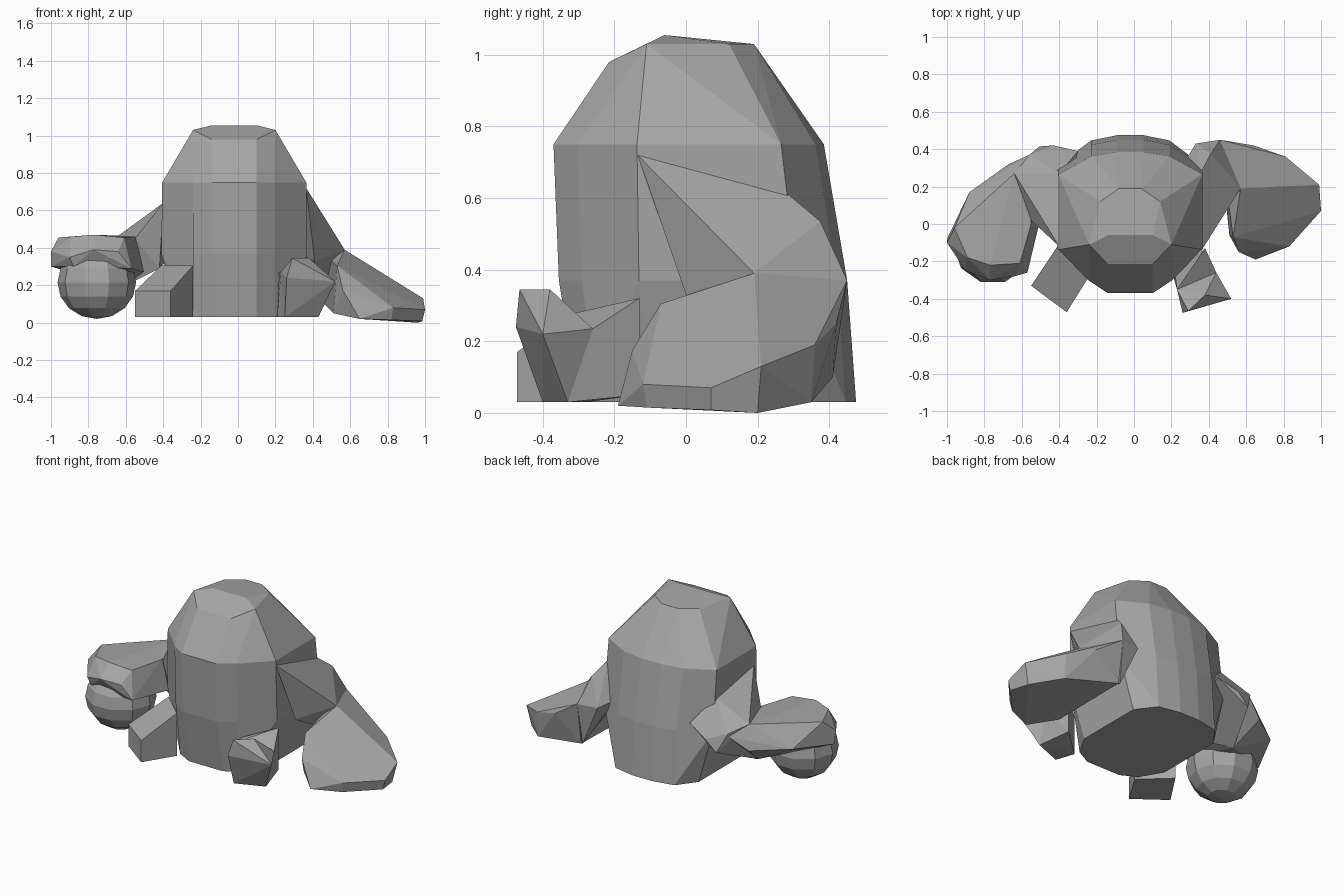
import bpy, bmesh, math

grey = bpy.data.materials.new("dark_grey")
grey.diffuse_color = (0.38, 0.38, 0.38, 1)


def hull(name, pts):
    """Faceted solid around a few corner points."""
    bm = bmesh.new()
    for p in pts:
        bm.verts.new(p)
    res = bmesh.ops.convex_hull(bm, input=bm.verts)
    junk = {g for g in res["geom_interior"] + res["geom_unused"]
            if isinstance(g, bmesh.types.BMVert)}
    bmesh.ops.delete(bm, geom=list(junk), context='VERTS')
    bmesh.ops.dissolve_limit(bm, angle_limit=math.radians(5),
                             verts=bm.verts, edges=bm.edges)
    bmesh.ops.recalc_face_normals(bm, faces=bm.faces)
    me = bpy.data.meshes.new(name)
    bm.to_mesh(me)
    bm.free()
    me.materials.append(grey)
    ob = bpy.data.objects.new(name, me)
    bpy.context.collection.objects.link(ob)
    return ob


# Body: twelve-sided rings, mirrored about its own centre line
BODY_X = -0.02
pts = []
for z, side, front, back in [(0.03, 0.30, 0.30, 0.475),
                             (0.37, 0.39, 0.355, 0.45),
                             (0.75, 0.385, 0.37, 0.385)]:
    half = [(0.12, -1), (0.22, -0.82), (side, -0.37),
            (side, 0.69), (0.21, 0.94), (0.07, 1)]
    for x, t in half:
        y = t * (front if t < 0 else back)
        pts += [(BODY_X + s * x, y, z) for s in (-1, 1)]
for x, y, z in [(0.12, -0.215, 0.98), (0.22, -0.11, 1.03), (0.12, -0.06, 1.055),
                (0.16, 0.12, 1.03), (0.06, 0.19, 1.03)]:
    pts += [(BODY_X + s * x, y, z) for s in (-1, 1)]
hull("body", pts)

# Lowered arm
hull("lowered_upper_arm", [
    (0.365, -0.135, 0.72), (0.36, 0.13, 0.63), (0.36, 0.28, 0.615),
    (0.41, 0.375, 0.535), (0.46, 0.45, 0.37), (0.57, 0.19, 0.39),
    (0.41, 0.0, 0.33), (0.33, 0.43, 0.37), (0.27, 0.33, 0.4),
    (0.45, 0.41, 0.10)])
hull("lowered_forearm", [
    (0.57, 0.19, 0.39), (0.46, 0.45, 0.37), (0.64, 0.42, 0.25),
    (0.53, -0.07, 0.305), (0.56, -0.15, 0.175), (0.81, 0.36, 0.19),
    (0.99, 0.21, 0.13), (1.0, 0.07, 0.07), (0.83, -0.12, 0.08),
    (0.65, -0.19, 0.02), (0.82, -0.11, 0.015), (0.985, 0.07, 0.008),
    (0.96, 0.20, 0.0), (0.81, 0.35, 0.03), (0.51, -0.06, 0.05),
    (0.46, 0.41, 0.10)])

# Raised arm with the hand resting on the ball
hull("raised_upper_arm", [
    (-0.40, -0.12, 0.64), (-0.40, 0.27, 0.57), (-0.30, 0.39, 0.43),
    (-0.43, 0.42, 0.37), (-0.505, 0.415, 0.30), (-0.56, 0.37, 0.42),
    (-0.64, 0.27, 0.465), (-0.55, 0.02, 0.45), (-0.42, -0.08, 0.29),
    (-0.50, 0.03, 0.27), (-0.62, 0.15, 0.19)])
hull("raised_forearm", [
    (-0.64, 0.27, 0.465), (-0.55, 0.0, 0.46), (-0.61, -0.21, 0.455),
    (-0.77, -0.22, 0.47), (-0.89, -0.18, 0.46), (-0.96, -0.02, 0.455),
    (-1.0, -0.10, 0.38), (-1.0, -0.08, 0.30), (-0.90, -0.25, 0.35),
    (-0.77, -0.30, 0.39), (-0.64, -0.28, 0.38), (-0.57, -0.26, 0.29),
    (-0.88, -0.24, 0.30), (-0.88, 0.17, 0.33), (-0.67, 0.32, 0.32),
    (-0.56, 0.37, 0.40), (-0.50, 0.03, 0.27), (-0.62, 0.15, 0.19)])

# Ball under the hand
bpy.ops.mesh.primitive_uv_sphere_add(
    segments=10, ring_count=8, radius=1, location=(-0.755, -0.115, 0.215),
    rotation=(0, 0, math.pi / 2))
ball = bpy.context.object
ball.name = "ball"
ball.scale = (0.205, 0.21, 0.195)
ball.data.materials.append(grey)

# Left foot: wedge block
hull("left_foot", [(x, y, z)
                   for x, y, top in [(-0.55, -0.33, 0.17), (-0.36, -0.472, 0.17),
                                     (-0.24, -0.28, 0.305), (-0.41, -0.12, 0.305)]
                   for z in (0.03, top)])

# Right leg with the foot tipped up
hull("right_leg", [
    (0.38, -0.13, 0.32), (0.38, -0.13, 0.05), (0.22, -0.27, 0.27),
    (0.21, -0.28, 0.03), (0.44, -0.26, 0.235), (0.43, -0.33, 0.03),
    (0.25, -0.40, 0.03), (0.23, -0.35, 0.27)])
hull("right_foot", [
    (0.29, -0.465, 0.345), (0.38, -0.38, 0.345), (0.52, -0.40, 0.22),
    (0.26, -0.475, 0.24), (0.43, -0.33, 0.03), (0.25, -0.40, 0.03),
    (0.44, -0.26, 0.235), (0.23, -0.35, 0.27)])
